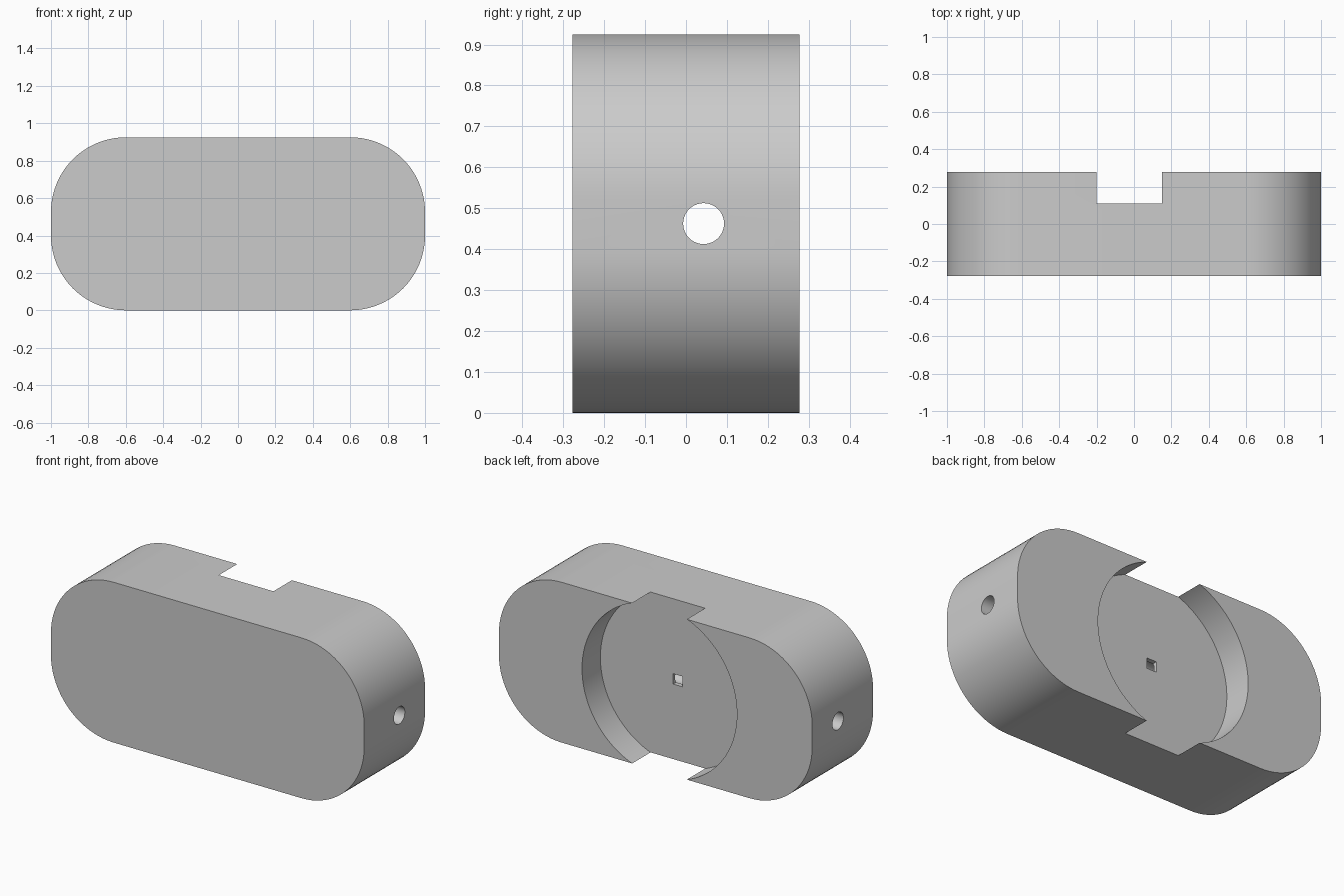
import bpy
import bmesh
import math
from mathutils import Matrix

default_cube = bpy.data.objects.get("Cube")
if default_cube:
    bpy.data.objects.remove(default_cube, do_unlink=True)

WIDTH, DEPTH, HEIGHT = 2.0, 0.555, 0.925
CORNER = 0.4
MID_Z = HEIGHT / 2
RECESS_X, RECESS_R, FLOOR_Y = -0.025, 0.4945, 0.11
BORE_Y, BORE_R = 0.043, 0.05

grey = bpy.data.materials.new("plain grey")
grey.use_nodes = True
grey.diffuse_color = (0.6, 0.6, 0.6, 1)
grey.node_tree.nodes["Principled BSDF"].inputs["Base Color"].default_value = (0.6, 0.6, 0.6, 1)


def make_object(name, bm):
    bmesh.ops.recalc_face_normals(bm, faces=bm.faces)
    mesh = bpy.data.meshes.new(name)
    bm.to_mesh(mesh)
    bm.free()
    mesh.materials.append(grey)
    obj = bpy.data.objects.new(name, mesh)
    bpy.context.collection.objects.link(obj)
    return obj


def box(name, size, centre):
    bm = bmesh.new()
    bmesh.ops.create_cube(bm, size=1, matrix=Matrix.Translation(centre) @ Matrix.Diagonal((*size, 1)))
    return make_object(name, bm)


def cylinder(name, radius, length, centre, axis, sides):
    bm = bmesh.new()
    turn = Matrix.Rotation(math.pi / 2, 4, axis)
    bmesh.ops.create_cone(bm, cap_ends=True, segments=sides, radius1=radius, radius2=radius,
                          depth=length, matrix=Matrix.Translation(centre) @ turn)
    return make_object(name, bm)


def rounded_body():
    # Rounded rectangle outline, extruded from front to back
    bm = bmesh.new()
    steps = 20
    ring = []
    for quarter, (sx, sz) in enumerate([(1, 1), (-1, 1), (-1, -1), (1, -1)]):
        for i in range(steps + 1):
            a = (quarter + i / steps) * math.pi / 2
            x = sx * (WIDTH / 2 - CORNER) + CORNER * math.cos(a)
            z = MID_Z + sz * (MID_Z - CORNER) + CORNER * math.sin(a)
            ring.append(bm.verts.new((x, -DEPTH / 2, z)))
    face = bm.faces.new(ring)
    result = bmesh.ops.extrude_face_region(bm, geom=[face], use_keep_orig=True)
    moved = [v for v in result["geom"] if isinstance(v, bmesh.types.BMVert)]
    bmesh.ops.translate(bm, verts=moved, vec=(0, DEPTH, 0))
    return make_object("rounded_body", bm)


body = rounded_body()

# Round recess in the back, long bore through the sides, square port joining them
cutters = [
    cylinder("recess_cutter", RECESS_R, 0.4, (RECESS_X, FLOOR_Y + 0.2, MID_Z), 'X', 96),
    cylinder("bore_cutter", BORE_R, WIDTH + 0.2, (0, BORE_Y, MID_Z), 'Y', 40),
    box("port_cutter", (0.06, 0.12, 0.06), (RECESS_X, BORE_Y + 0.06, MID_Z)),
]

bpy.ops.object.select_all(action='DESELECT')
bpy.context.view_layer.objects.active = body
body.select_set(True)
for cutter in cutters:
    cutter.hide_render = True
    cut = body.modifiers.new(cutter.name, 'BOOLEAN')
    cut.operation = 'DIFFERENCE'
    cut.solver = 'EXACT'
    cut.object = cutter
    bpy.ops.object.modifier_apply(modifier=cut.name)
    bpy.data.objects.remove(cutter, do_unlink=True)

bpy.ops.object.shade_smooth_by_angle(angle=math.radians(30))
